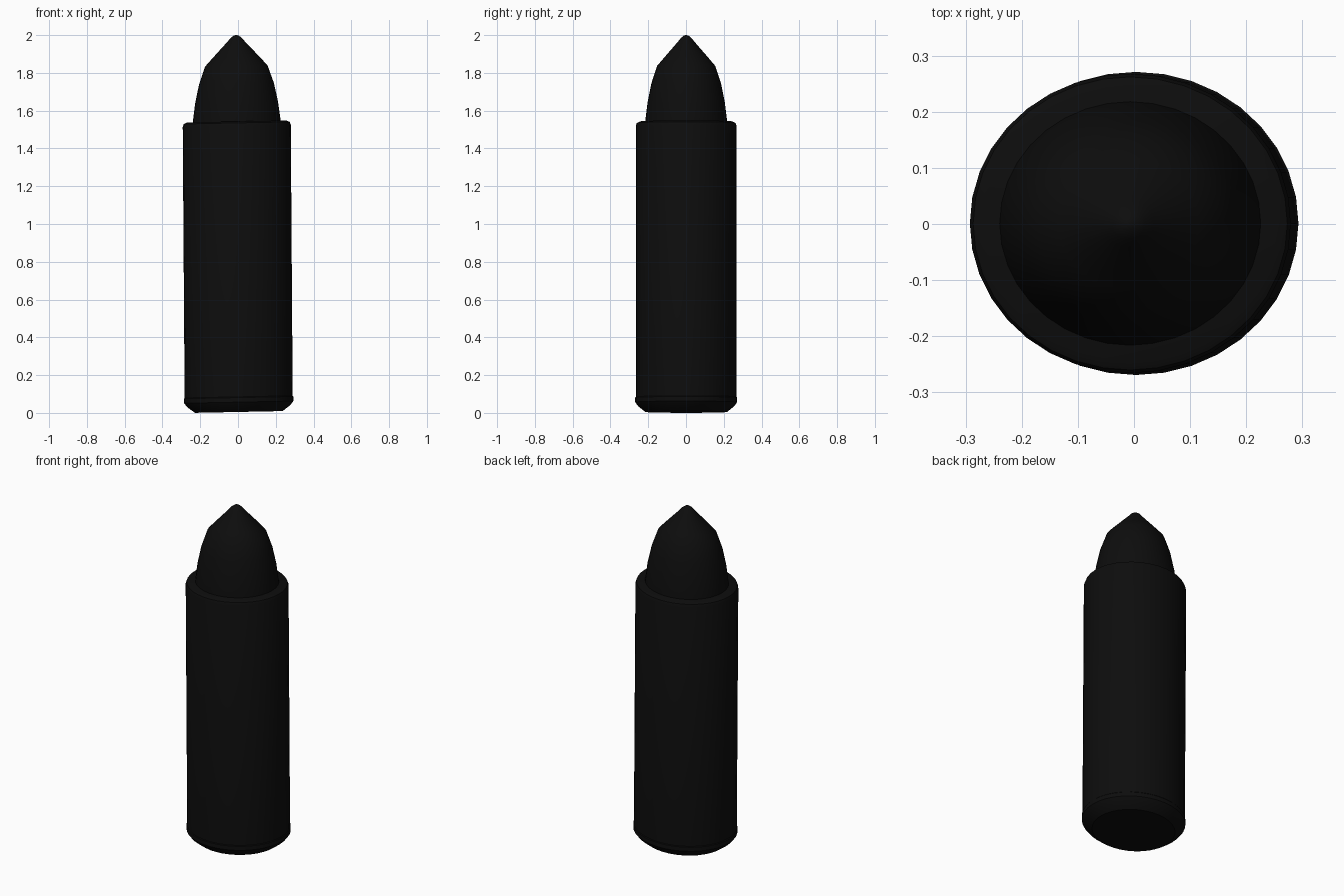
import bpy
import bmesh
import math
from mathutils import Matrix

cube = bpy.data.objects.get("Cube")
if cube:
    bpy.data.objects.remove(cube, do_unlink=True)

SIDES = 36
black = bpy.data.materials.new("near_black")
black.use_nodes = True
colour = (0.004, 0.004, 0.004, 1)
black.diffuse_color = colour
black.node_tree.nodes["Principled BSDF"].inputs["Base Color"].default_value = colour

# Slight lean toward -x, with an oval cross-section
lean = Matrix(((1, 0, -0.007, 0.004),
               (0, 0.933, 0, 0.001),
               (0.02, 0, 1, 0.005),
               (0, 0, 0, 1)))


def lathe(name, profile):
    """Spin (radius, height) points into a closed solid."""
    bm = bmesh.new()
    rings = []
    for r, z in profile:
        rings.append([bm.verts.new((r * math.cos(a), r * math.sin(a), z))
                      for a in (math.tau * i / SIDES for i in range(SIDES))])
    for low, high in zip(rings, rings[1:]):
        for i in range(SIDES):
            j = (i + 1) % SIDES
            bm.faces.new((low[i], low[j], high[j], high[i]))
    bm.faces.new(rings[0][::-1])
    bm.faces.new(rings[-1])
    bm.transform(lean)
    bmesh.ops.recalc_face_normals(bm, faces=bm.faces)
    mesh = bpy.data.meshes.new(name)
    bm.to_mesh(mesh)
    bm.free()
    mesh.materials.append(black)
    obj = bpy.data.objects.new(name, mesh)
    bpy.context.collection.objects.link(obj)
    bpy.ops.object.select_all(action='DESELECT')
    obj.select_set(True)
    bpy.context.view_layer.objects.active = obj
    bpy.ops.object.shade_smooth_by_angle(angle=math.radians(35))
    return obj


# Cylindrical case with bevelled base, thin rim and rounded shoulder
lathe("case", [(0.232, 0), (0.272, 0.03), (0.2895, 0.052), (0.2895, 0.076),
               (0.286, 0.08), (0.286, 1.515), (0.28, 1.53), (0.262, 1.538)])

# Pointed tip seated in the case
lathe("tip", [(0.234, 1.5), (0.2325, 1.54), (0.219, 1.64), (0.198, 1.738),
              (0.165, 1.832), (0.125, 1.876), (0.045, 1.962),
              (0.03, 1.98), (0.012, 1.993), (0.002, 1.995)])
